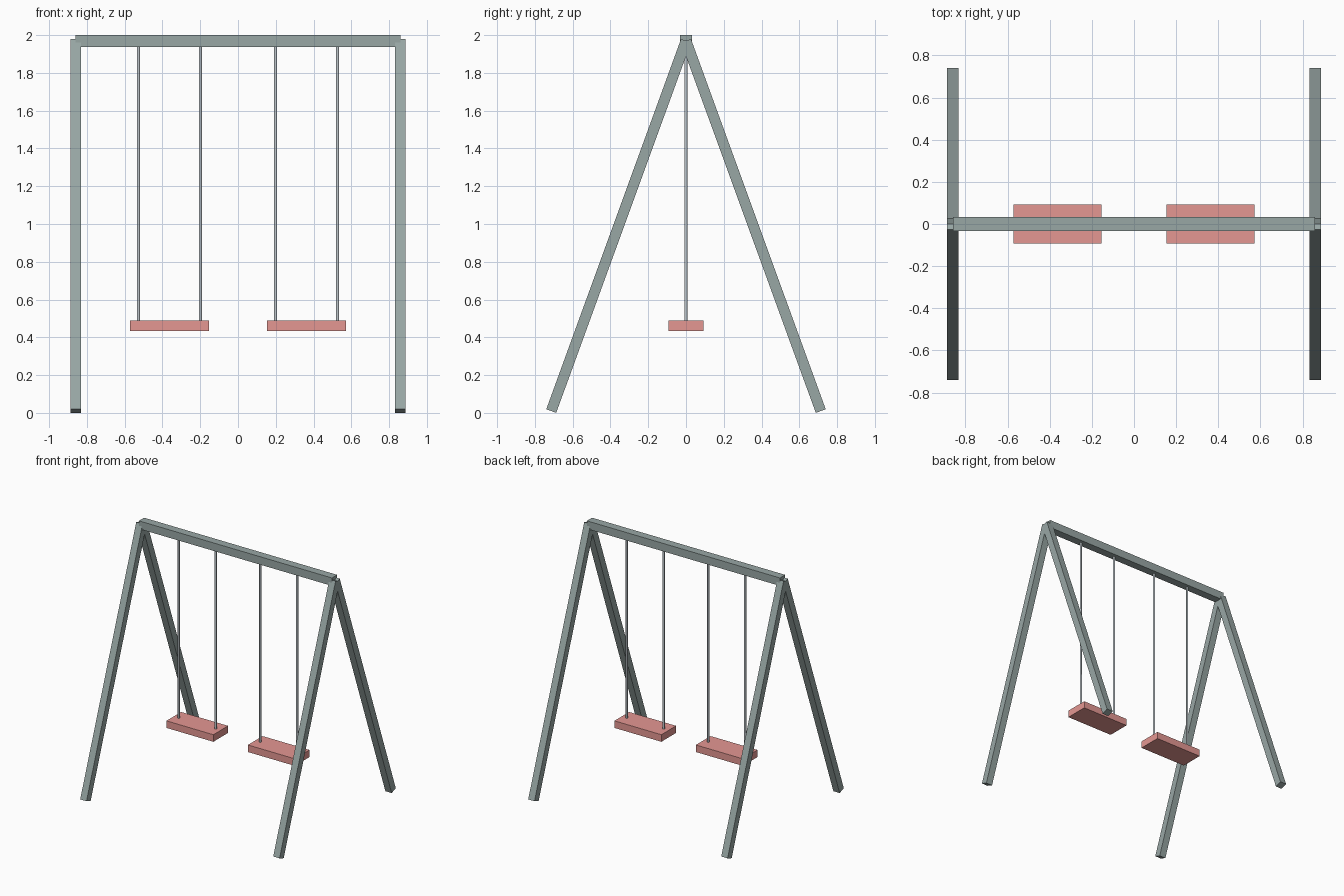
import bpy, math
from mathutils import Vector

if "Cube" in bpy.data.objects:
    bpy.data.objects.remove(bpy.data.objects["Cube"])


def material(name, rgb):
    m = bpy.data.materials.new(name)
    m.diffuse_color = (*rgb, 1)
    m.use_nodes = True
    m.node_tree.nodes["Principled BSDF"].inputs["Base Color"].default_value = m.diffuse_color
    return m


STEEL = material("grey green steel", (0.315, 0.385, 0.375))
ROPE = material("light rope grey", (0.52, 0.57, 0.60))
RED = material("soft red", (0.78, 0.31, 0.29))


def box(name, loc, size, mat, tilt=0.0):
    bpy.ops.mesh.primitive_cube_add(size=1, location=loc)
    ob = bpy.context.object
    ob.name = name
    ob.scale = size
    bpy.ops.object.transform_apply(location=False, rotation=False, scale=True)
    ob.rotation_euler.x = tilt
    ob.data.materials.append(mat)
    return ob


# top beam
box("top_beam", (0, 0, 1.968), (1.72, 0.066, 0.064), STEEL)

# splayed legs, meeting on the beam axis
SPLAY = math.radians(20)
LENGTH, WIDTH = 2.086, 0.056
for sx, side in ((-1, "left"), (1, "right")):
    for sy, end in ((-1, "front"), (1, "back")):
        top = Vector((sx * 0.86, 0, 1.97))
        down = Vector((0, sy * math.sin(SPLAY), -math.cos(SPLAY)))
        box(f"{side}_{end}_leg", top + down * LENGTH / 2,
            (WIDTH, WIDTH, LENGTH), STEEL, sy * SPLAY)

# two swings: a seat hung on two ropes
for sx, side in ((-1, "left"), (1, "right")):
    cx = sx * 0.363
    box(f"{side}_seat", (cx, 0, 0.461), (0.418, 0.187, 0.057), RED)
    for dx, end in ((-0.164, "a"), (0.164, "b")):
        bpy.ops.mesh.primitive_cylinder_add(
            vertices=8, radius=0.0085, depth=1.47, location=(cx + dx, 0, 1.215),
            rotation=(0, 0, math.pi / 8))
        rope = bpy.context.object
        rope.name = f"{side}_rope_{end}"
        rope.data.materials.append(ROPE)
        bpy.ops.object.shade_smooth_by_angle(angle=math.radians(50))
